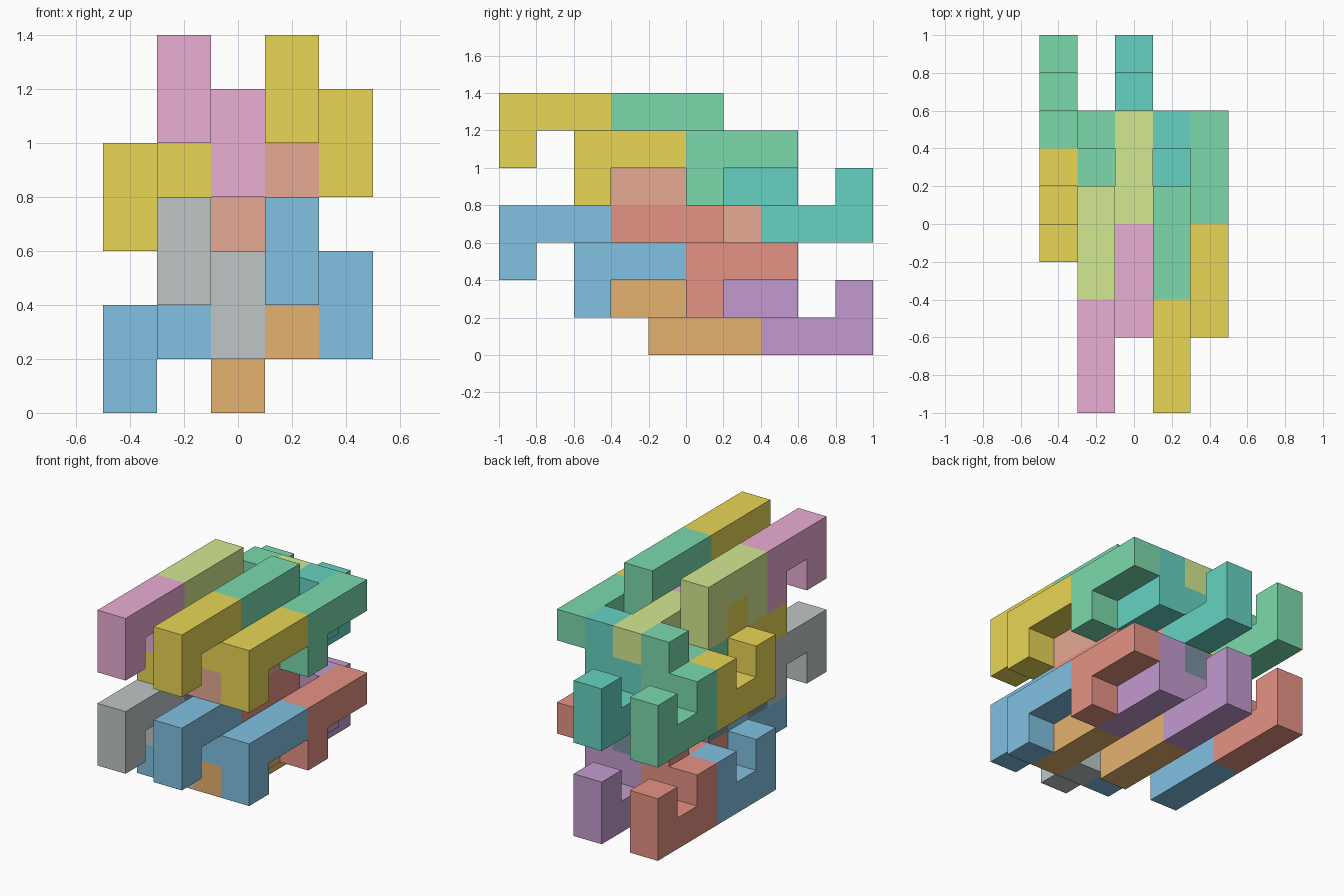
import bpy, bmesh
from mathutils import Vector

if "Cube" in bpy.data.objects:
    bpy.data.objects.remove(bpy.data.objects["Cube"])

S = 0.2                                  # size of one grid cell
ORIGIN = Vector((-0.5, -1.0, 0.0))

# One hook: a U-shaped half, and next to it an L-shaped half (x, y, z cells)
HOOK = [(0, 0, 6), (0, 1, 6), (0, 2, 6), (0, 0, 5), (0, 2, 5),
        (1, 2, 5), (1, 3, 5), (1, 4, 5), (1, 2, 4)]
# The same hook turned half a turn about the x axis
FLIPPED = [(x, 9 - y, 9 - z) for x, y, z in HOOK]

COLOURS = {
    "yellow": "CFAB18", "green": "33B36A", "pink": "D26CA8", "lime": "A8D048",
    "teal": "22A58A", "salmon": "CA664C", "blue": "3889C2", "red": "C84A3C",
    "grey": "849191", "slate": "34495E", "purple": "8B54A0", "orange": "C97229",
}


def make_material(name):
    rgb = [int(COLOURS[name][i:i + 2], 16) / 255 for i in (0, 2, 4)]
    mat = bpy.data.materials.new(name)
    mat.diffuse_color = (*rgb, 1)
    mat.use_nodes = True
    mat.node_tree.nodes["Principled BSDF"].inputs["Base Color"].default_value = mat.diffuse_color
    return mat


MATERIALS = {name: make_material(name) for name in COLOURS}


def make_piece(name, cells, offset, colour):
    """Closed shell around a set of cells, with flat areas merged."""
    cells = {tuple(a + b for a, b in zip(c, offset)) for c in cells}
    bm = bmesh.new()
    for cell in cells:
        centre = Vector(cell) + Vector((0.5, 0.5, 0.5))
        for axis in range(3):
            for sign in (-1, 1):
                n = Vector((0, 0, 0))
                n[axis] = sign
                if tuple(int(a + b) for a, b in zip(cell, n)) in cells:
                    continue
                u = Vector((0, 0, 0))
                u[(axis + 1) % 3] = 0.5
                v = n.cross(u)
                mid = centre + n * 0.5
                bm.faces.new([bm.verts.new(ORIGIN + S * p) for p in
                              (mid - u - v, mid + u - v, mid + u + v, mid - u + v)])
    bmesh.ops.remove_doubles(bm, verts=bm.verts, dist=0.001)
    bmesh.ops.dissolve_limit(bm, angle_limit=0.01, verts=bm.verts, edges=bm.edges)
    mesh = bpy.data.meshes.new(name)
    bm.to_mesh(mesh)
    bm.free()
    mesh.materials.append(MATERIALS[colour])
    bpy.context.collection.objects.link(bpy.data.objects.new(name, mesh))


# Colours per layer: (front, back) for each column of hooks
LAYERS = {
    "upper": (0, {"down": {1: ("pink", "lime"), 3: ("yellow", "green")},
                  "up": {0: ("yellow", "green"), 2: ("salmon", "teal")}}),
    "lower": (-3, {"down": {1: ("grey", "slate"), 3: ("blue", "red")},
                   "up": {0: ("blue", "red"), 2: ("orange", "purple")}}),
}

for layer, (dz, kinds) in LAYERS.items():
    for kind, columns in kinds.items():
        for x, (front, back) in columns.items():
            cells, dy = (HOOK, 0) if kind == "down" else (FLIPPED, -3)
            side = "left" if x < 2 else "right"
            make_piece(f"{layer}_{side}_front_{kind}_hook", cells, (x, dy, dz), front)
            make_piece(f"{layer}_{side}_back_{kind}_hook", cells, (x, dy + 3, dz), back)
